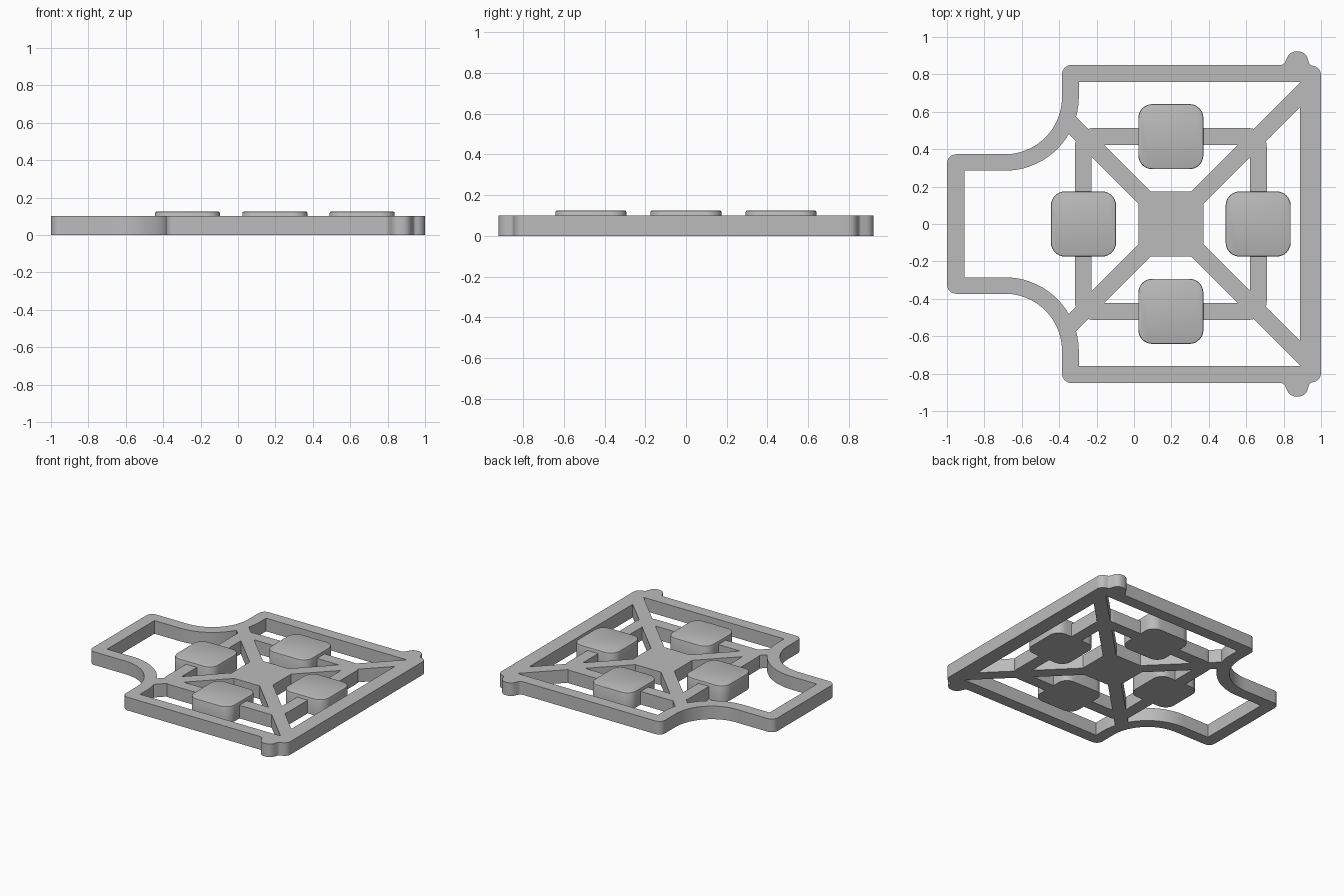
import bpy, bmesh, math
from mathutils import Vector

if "Cube" in bpy.data.objects:
    bpy.data.objects.remove(bpy.data.objects["Cube"], do_unlink=True)

HEIGHT = 0.1
PAD_TOP = 0.125
CENTRE = Vector((0.197, 0.0))

grey = bpy.data.materials.new("plain grey")
grey.use_nodes = True
grey.diffuse_color = (0.5, 0.5, 0.5, 1)
grey.node_tree.nodes["Principled BSDF"].inputs["Base Color"].default_value = (0.5, 0.5, 0.5, 1)


def fillet(corners):
    """Round each (x, y, radius) corner of a closed outline."""
    out = []
    for i, (x, y, r) in enumerate(corners):
        p = Vector((x, y))
        a = (Vector(corners[i - 1][:2]) - p).normalized()
        b = (Vector(corners[(i + 1) % len(corners)][:2]) - p).normalized()
        if r == 0:
            out.append(p)
            continue
        half = a.angle(b) / 2
        mid = p + (a + b).normalized() * (r / math.sin(half))
        start = p + a * (r / math.tan(half)) - mid
        sweep = math.pi - 2 * half
        if a.x * b.y - a.y * b.x > 0:
            sweep = -sweep
        steps = 24 if r > 0.2 else 8
        for k in range(steps + 1):
            t = sweep * k / steps
            out.append(mid + Vector((start.x * math.cos(t) - start.y * math.sin(t),
                                     start.x * math.sin(t) + start.y * math.cos(t))))
    return out


def prism(name, outline, z0, z1, bevel=0):
    """Extrude an outline upward, optionally softening its top rim."""
    bm = bmesh.new()
    base = bm.faces.new([bm.verts.new((p.x, p.y, z0)) for p in outline])
    top = bmesh.ops.extrude_face_region(bm, geom=[base], use_keep_orig=True)["geom"]
    bmesh.ops.translate(bm, vec=(0, 0, z1 - z0),
                        verts=[g for g in top if isinstance(g, bmesh.types.BMVert)])
    bmesh.ops.recalc_face_normals(bm, faces=bm.faces)
    if bevel:
        rim = [e for e in bm.edges if all(v.co.z > z1 - 1e-5 for v in e.verts)]
        bmesh.ops.bevel(bm, geom=rim, offset=bevel, segments=2, profile=0.5, affect='EDGES')
    mesh = bpy.data.meshes.new(name)
    bm.to_mesh(mesh)
    bm.free()
    mesh.materials.append(grey)
    obj = bpy.data.objects.new(name, mesh)
    bpy.context.collection.objects.link(obj)
    return obj


def rounded_box(centre, half_x, half_y, r):
    return fillet([(centre.x + sx * half_x, centre.y + sy * half_y, r)
                   for sx, sy in ((-1, -1), (1, -1), (1, 1), (-1, 1))])


def combine(target, other, operation):
    """Boolean another solid into the target and drop it."""
    mod = target.modifiers.new("combine", 'BOOLEAN')
    mod.operation = operation
    mod.solver = 'EXACT'
    mod.object = other
    bpy.context.view_layer.objects.active = target
    bpy.ops.object.modifier_apply(modifier=mod.name)
    bpy.data.objects.remove(other, do_unlink=True)


def mirrored(upper):
    """Close a half outline by reflecting it across y = 0."""
    return fillet(upper + [(x, -y, r) for x, y, r in reversed(upper)])


def finish(obj):
    bpy.ops.object.select_all(action='DESELECT')
    obj.select_set(True)
    bpy.context.view_layer.objects.active = obj
    bpy.ops.object.shade_smooth_by_angle(angle=math.radians(30))


# Outer frame: narrow neck, concave shoulders, wide body with corner bumps
frame = prism("frame", mirrored([
    (-1, 0.373, 0.05), (-0.385, 0.373, 0.305), (-0.385, 0.85, 0.05),
    (0.8, 0.85, 0.03), (0.835, 0.922, 0.05), (0.915, 0.922, 0.05),
    (0.94, 0.85, 0.02), (1, 0.835, 0.05)]), 0, HEIGHT)
opening = prism("frame_opening", mirrored([
    (-0.905, 0.285, 0), (-0.295, 0.285, 0.395), (-0.295, 0.76, 0), (0.887, 0.76, 0)]),
    -0.1, HEIGHT + 0.1)
combine(frame, opening, 'DIFFERENCE')

# Inner ring that carries the pads
ring = prism("ring", rounded_box(CENTRE, 0.513, 0.513, 0.1), 0, HEIGHT)
hole = prism("ring_hole", rounded_box(CENTRE, 0.423, 0.423, 0.02), -0.1, HEIGHT + 0.1)
combine(ring, hole, 'DIFFERENCE')
combine(frame, ring, 'UNION')

# Central plate and four diagonal braces
combine(frame, prism("centre_plate", rounded_box(CENTRE, 0.174, 0.174, 0), 0, HEIGHT), 'UNION')
for sx, reach in ((1, 0.755), (-1, 0.56)):
    for sy in (1, -1):
        end = CENTRE + Vector((sx, sy)) * reach
        side = Vector((-sy, sx)) * 0.033
        brace = prism("brace", [CENTRE - side, end - side, end + side, CENTRE + side], 0, HEIGHT)
        combine(frame, brace, 'UNION')
finish(frame)

# Four raised pads around the centre
for name, dx, dy in (("left_pad", 1, 0), ("right_pad", -1, 0),
                     ("back_pad", 0, 1), ("front_pad", 0, -1)):
    spot = CENTRE + Vector((dx, dy)) * 0.467
    finish(prism(name, rounded_box(spot, 0.174, 0.174, 0.075), 0, PAD_TOP, bevel=0.008))
